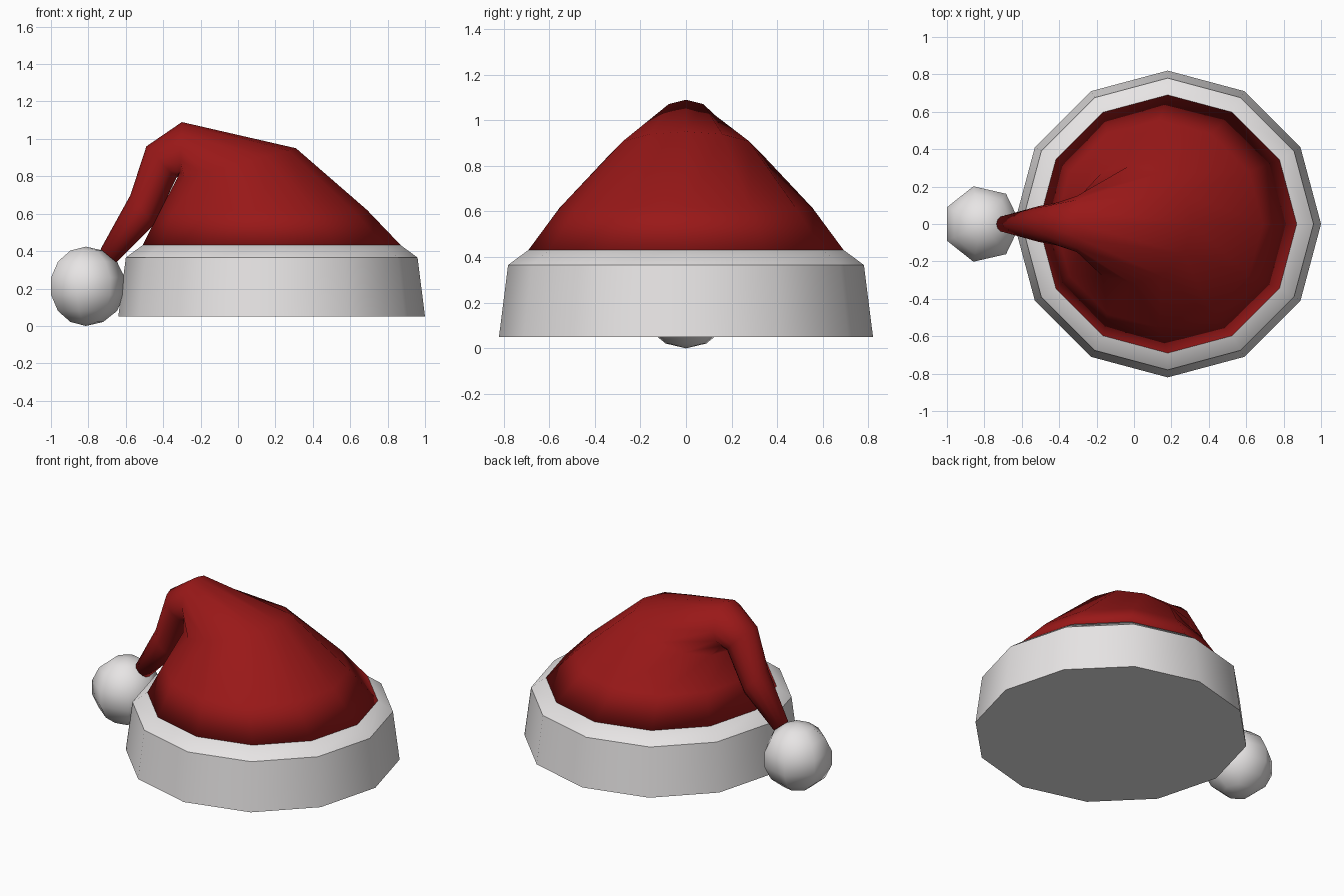
import bpy
import bmesh
from math import cos, sin, pi, radians

default = bpy.data.objects.get("Cube")
if default:
    bpy.data.objects.remove(default, do_unlink=True)


def make_material(name, color):
    mat = bpy.data.materials.new(name)
    mat.use_nodes = True
    mat.diffuse_color = color
    mat.node_tree.nodes["Principled BSDF"].inputs["Base Color"].default_value = color
    return mat


def loft(name, rings, sides, mat, smooth_angle):
    """Skin rings given as (outer x, outer z, inner x, inner z, half width in y)."""
    bm = bmesh.new()
    loops = []
    for ox, oz, ix, iz, w in rings:
        cx, cz = (ox + ix) / 2, (oz + iz) / 2
        angles = [2 * pi * i / sides for i in range(sides)]
        loops.append([bm.verts.new((cx + (ox - cx) * cos(a), w * sin(a),
                                    cz + (oz - cz) * cos(a))) for a in angles])
    for low, high in zip(loops, loops[1:]):
        for i in range(sides):
            j = (i + 1) % sides
            bm.faces.new((low[i], low[j], high[j], high[i]))
    bm.faces.new(loops[0][::-1])
    bm.faces.new(loops[-1])
    bmesh.ops.remove_doubles(bm, verts=bm.verts, dist=0.0005)
    bmesh.ops.recalc_face_normals(bm, faces=bm.faces)
    mesh = bpy.data.meshes.new(name)
    bm.to_mesh(mesh)
    bm.free()
    mesh.materials.append(mat)
    obj = bpy.data.objects.new(name, mesh)
    bpy.context.collection.objects.link(obj)
    bpy.ops.object.select_all(action='DESELECT')
    obj.select_set(True)
    bpy.context.view_layer.objects.active = obj
    bpy.ops.object.shade_smooth_by_angle(angle=radians(smooth_angle))
    return obj


def level_ring(x, z, r):
    return (x + r, z, x - r, z, r)


red = make_material("red felt", (0.32, 0.009, 0.009, 1))
white = make_material("white fleece", (0.8, 0.78, 0.78, 1))

# Fleece band with a sloping upper rim
loft("band", [level_ring(0.18, z, r) for z, r in
              ((0.05, 0.82), (0.365, 0.78), (0.432, 0.69))], 12, white, 40)

# Felt cone that folds over and hangs down to the side
loft("folded_cone", [
    level_ring(0.18, 0.432, 0.69),
    (0.69, 0.62, -0.42, 0.61, 0.555),
    (0.31, 0.95, -0.33, 0.78, 0.32),
    (-0.30, 1.09, -0.31, 0.81, 0.15),
    (-0.49, 0.96, -0.33, 0.79, 0.115),
    (-0.575, 0.70, -0.45, 0.54, 0.095),
    (-0.735, 0.41, -0.65, 0.34, 0.045),
], 12, red, 180)

# Round pompom at the tip
R, steps = 0.212, 7
loft("pompom", [level_ring(-0.813, R - R * cos(pi * k / steps),
                           max(R * sin(pi * k / steps), 0.0001))
                for k in range(steps + 1)], 7, white, 180)
